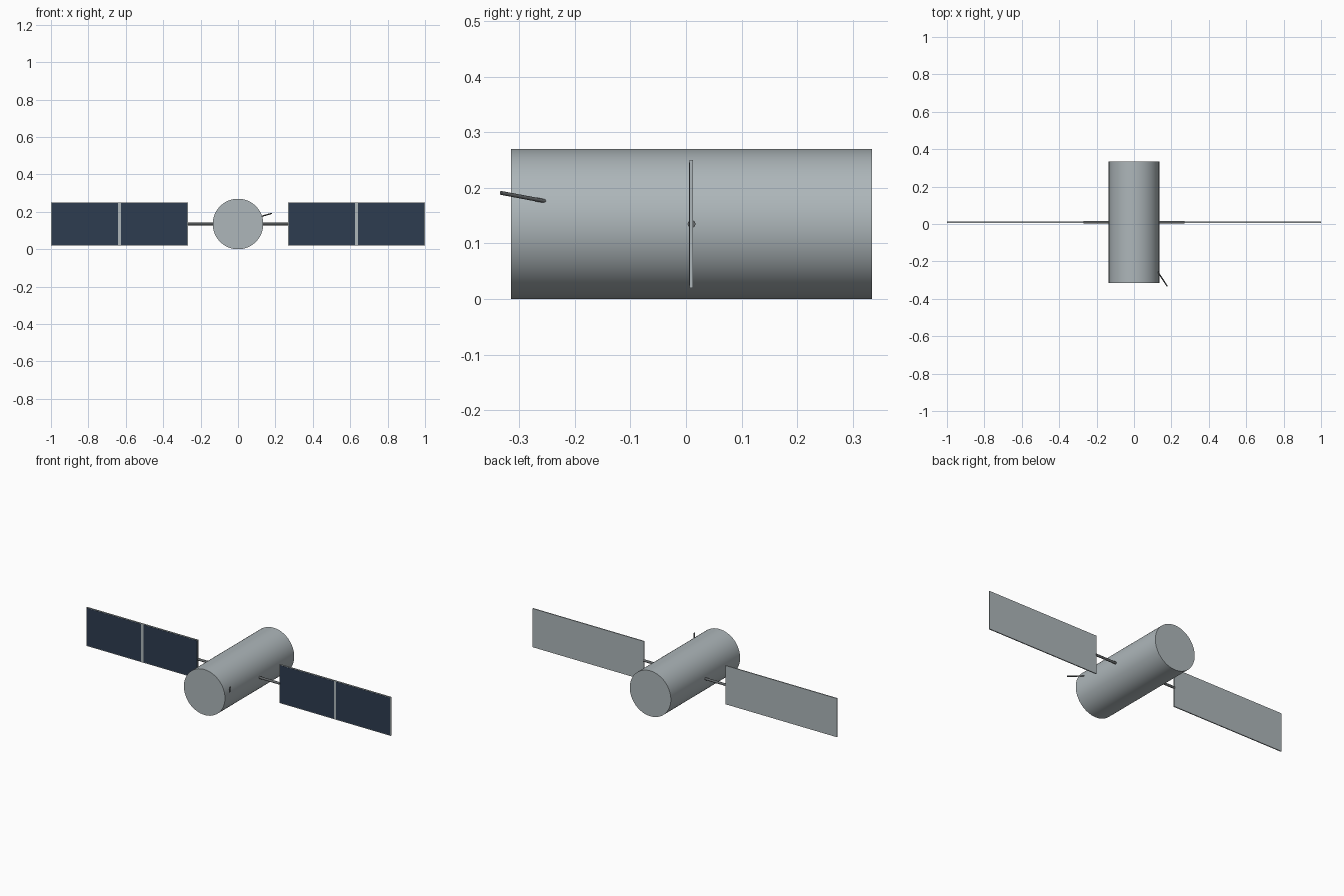
import bpy
import math
from mathutils import Vector

if "Cube" in bpy.data.objects:
    bpy.data.objects.remove(bpy.data.objects["Cube"])


def make_material(name, rgb):
    mat = bpy.data.materials.new(name)
    mat.use_nodes = True
    mat.diffuse_color = (*rgb, 1)
    mat.node_tree.nodes["Principled BSDF"].inputs["Base Color"].default_value = (*rgb, 1)
    return mat


silver = make_material("silver grey", (0.42, 0.47, 0.49))
steel = make_material("dark steel", (0.13, 0.14, 0.145))
navy = make_material("navy cells", (0.027, 0.045, 0.08))


def rod(name, start, end, radius, sides, mat):
    """Smooth capped cylinder between two points."""
    start, end = Vector(start), Vector(end)
    axis = end - start
    bpy.ops.mesh.primitive_cylinder_add(vertices=sides, radius=radius, depth=axis.length,
                                        location=(start + end) / 2)
    obj = bpy.context.object
    obj.name = name
    obj.rotation_euler = axis.to_track_quat("Z", "Y").to_euler()
    obj.data.materials.append(mat)
    bpy.ops.object.shade_smooth_by_angle(angle=math.radians(40))
    return obj


def box(name, low, high, mat):
    """Box spanning two opposite corners."""
    low, high = Vector(low), Vector(high)
    bpy.ops.mesh.primitive_cube_add(size=1, location=(low + high) / 2)
    obj = bpy.context.object
    obj.name = name
    obj.scale = high - low
    bpy.ops.object.transform_apply(location=False, rotation=False, scale=True)
    obj.data.materials.append(mat)
    return obj


# Cylindrical hull
MID = 0.135
rod("hull", (0, -0.315, MID), (0, 0.335, MID), MID, 64, silver)

# Wings: strut, backing panel and two cell plates on the front
PANEL_Y = 0.01
for side, label in ((1, "left"), (-1, "right")):
    rod(f"{label}_strut", (side * 0.1, PANEL_Y, MID), (side * 0.27, PANEL_Y, MID),
        0.007, 16, steel)

    def wing_box(name, x0, x1, y0, y1, z0, z1, mat):
        xs = sorted((side * x0, side * x1))
        return box(f"{label}_{name}", (xs[0], y0, z0), (xs[1], y1, z1), mat)

    wing_box("panel", 0.267, 1.0, 0.0065, 0.0125, 0.02, 0.25, silver)
    wing_box("inner_cells", 0.272, 0.626, 0.0055, 0.0075, 0.024, 0.246, navy)
    wing_box("outer_cells", 0.641, 0.995, 0.0055, 0.0075, 0.024, 0.246, navy)

# Angled antenna near the front
rod("antenna", (0.122, -0.248, 0.175), (0.178, -0.333, 0.191), 0.0035, 12, steel)
